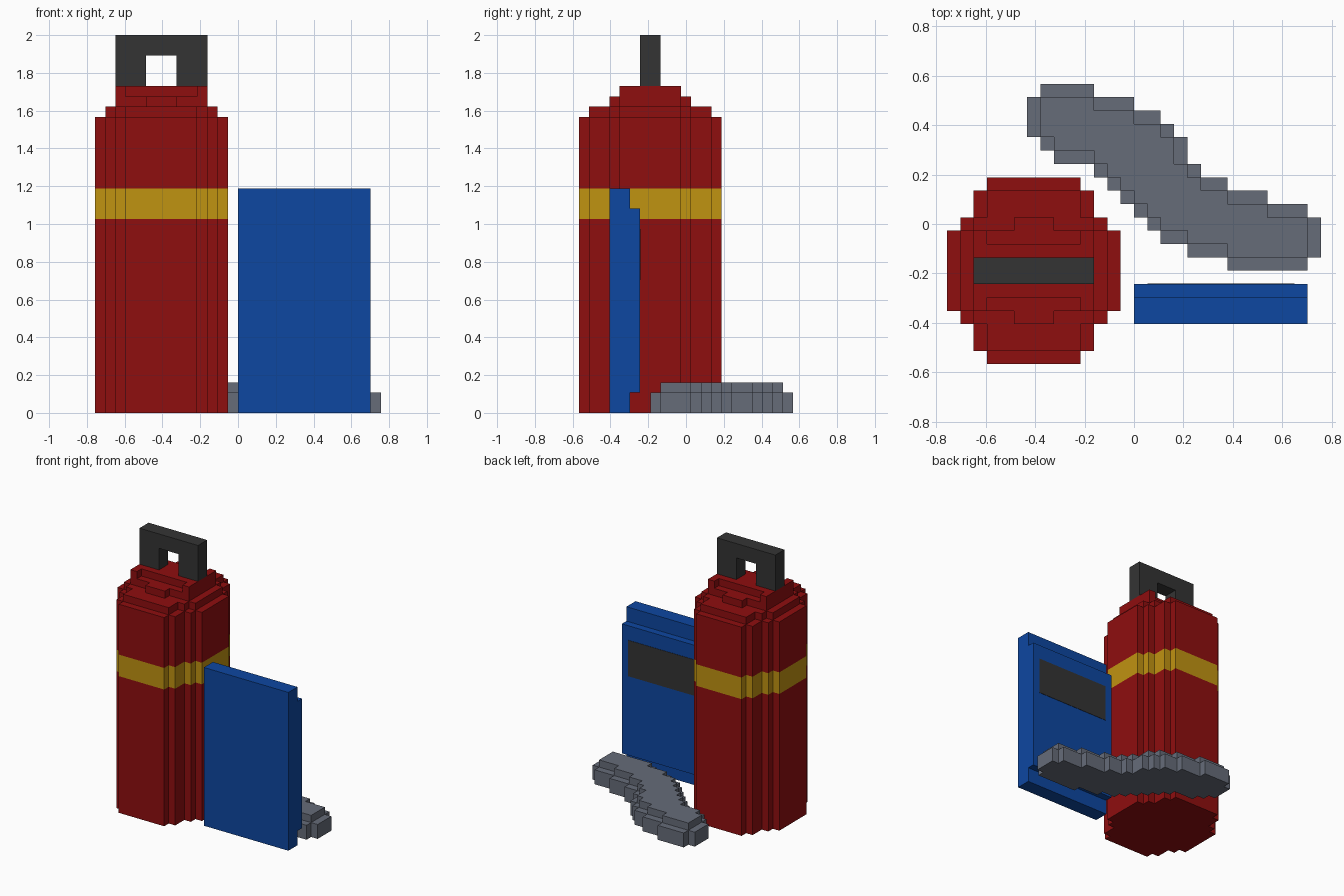
import bpy
import bmesh

if "Cube" in bpy.data.objects:
    bpy.data.objects.remove(bpy.data.objects["Cube"], do_unlink=True)

U = 2 / 37  # one block


def material(name, rgb):
    lin = [((c / 255 + 0.055) / 1.055) ** 2.4 if c > 10 else c / 255 / 12.92 for c in rgb]
    m = bpy.data.materials.new(name)
    m.use_nodes = True
    m.diffuse_color = (*lin, 1)
    m.node_tree.nodes["Principled BSDF"].inputs["Base Color"].default_value = (*lin, 1)
    return m


RED = material("deep red", (143, 14, 15))
GOLD = material("gold", (192, 147, 17))
BLUE = material("blue", (13, 71, 161))
GREY = material("slate grey", (102, 108, 121))
DARK = material("charcoal", (52, 52, 52))


def extrude(name, points, z0, z1, mat):
    """Vertical prism from a plan outline, in block units."""
    bm = bmesh.new()
    base = bm.faces.new([bm.verts.new((x * U, y * U, z0 * U)) for x, y in points])
    top = bmesh.ops.extrude_face_region(bm, geom=[base])
    verts = [g for g in top["geom"] if isinstance(g, bmesh.types.BMVert)]
    bmesh.ops.translate(bm, verts=verts, vec=(0, 0, (z1 - z0) * U))
    bmesh.ops.recalc_face_normals(bm, faces=bm.faces)
    mesh = bpy.data.meshes.new(name)
    bm.to_mesh(mesh)
    bm.free()
    mesh.materials.append(mat)
    obj = bpy.data.objects.new(name, mesh)
    bpy.context.collection.objects.link(obj)
    return obj


def box(name, x0, x1, y0, y1, z0, z1, mat):
    return extrude(name, [(x0, y0), (x1, y0), (x1, y1), (x0, y1)], z0, z1, mat)


def outline(start, columns):
    """Stepped outline around one-block-wide columns of (low, high)."""
    pts = []
    for i, (lo, _) in enumerate(columns):
        pts += [(start + i, lo), (start + i + 1, lo)]
    for i, (_, hi) in reversed(list(enumerate(columns))):
        pts += [(start + i + 1, hi), (start + i, hi)]
    return [p for i, p in enumerate(pts) if p != pts[i - 1]]


def shrink(columns):
    """Pull a stepped plan in by one block on every side."""
    return [(max(a[0], b[0] + 1, c[0]), min(a[1], b[1] - 1, c[1]))
            for a, b, c in zip(columns, columns[1:], columns[2:])]


def symmetric(edge, middle, count):
    return edge + [middle] * count + edge[::-1]


# Cylinder: red body, gold band, red shoulder
tank = symmetric([(-6.5, -0.5), (-7.5, 0.5), (-9.5, 2.5)], (-10.5, 3.5), 7)
plan = outline(-14, tank)
extrude("cylinder_body", plan, 0, 19, RED)
extrude("cylinder_band", plan, 19, 22, GOLD)
extrude("cylinder_upper_body", plan, 22, 29, RED)

# Stepped dome
extrude("dome_lower", outline(-13, shrink(tank)), 29, 30, RED)
middle = symmetric([(-6.5, -0.5)] * 3, (-7.5, 0.5), 3)
extrude("dome_middle", outline(-12, middle), 30, 31, RED)
cap = symmetric([(-6.5, -0.5)], (-5.5, -1.5), 7)
extrude("dome_top", outline(-12, cap), 31, 32, RED)

# Carrying handle
for name, x in (("handle_right_post", -12), ("handle_left_post", -6)):
    box(name, x, x + 3, -4.5, -2.5, 32, 35, DARK)
box("handle_bar", -12, -3, -4.5, -2.5, 35, 37, DARK)

# Upright panel with a raised back and dark label
box("panel_front", 0, 13, -7.5, -5.5, 0, 22, BLUE)
box("panel_back", 0, 13, -5.5, -4.5, 2, 20, BLUE)
box("panel_label", 1, 12, -4.5, -4.45, 13, 18, DARK)

# Winding ground piece with a lower rim
low = [6.5, 5.5, 4.5, 4.5, 4.5, 3.5, 2.5, 1.5, 0.5, -0.5, -1.5, -1.5,
       -2.5, -2.5, -2.5] + [-3.5] * 6 + [-2.5]
high = [9.5, 10.5, 10.5, 10.5, 10.5, 9.5, 9.5, 9.5, 8.5, 8.5, 7.5, 6.5,
        4.5, 3.5, 3.5, 2.5, 2.5, 2.5, 1.5, 1.5, 1.5, 0.5]
path = list(zip(low, high))
extrude("ground_piece_base", outline(-8, path), 0, 2, GREY)
extrude("ground_piece_top", outline(-7, shrink(path)), 2, 3, GREY)
